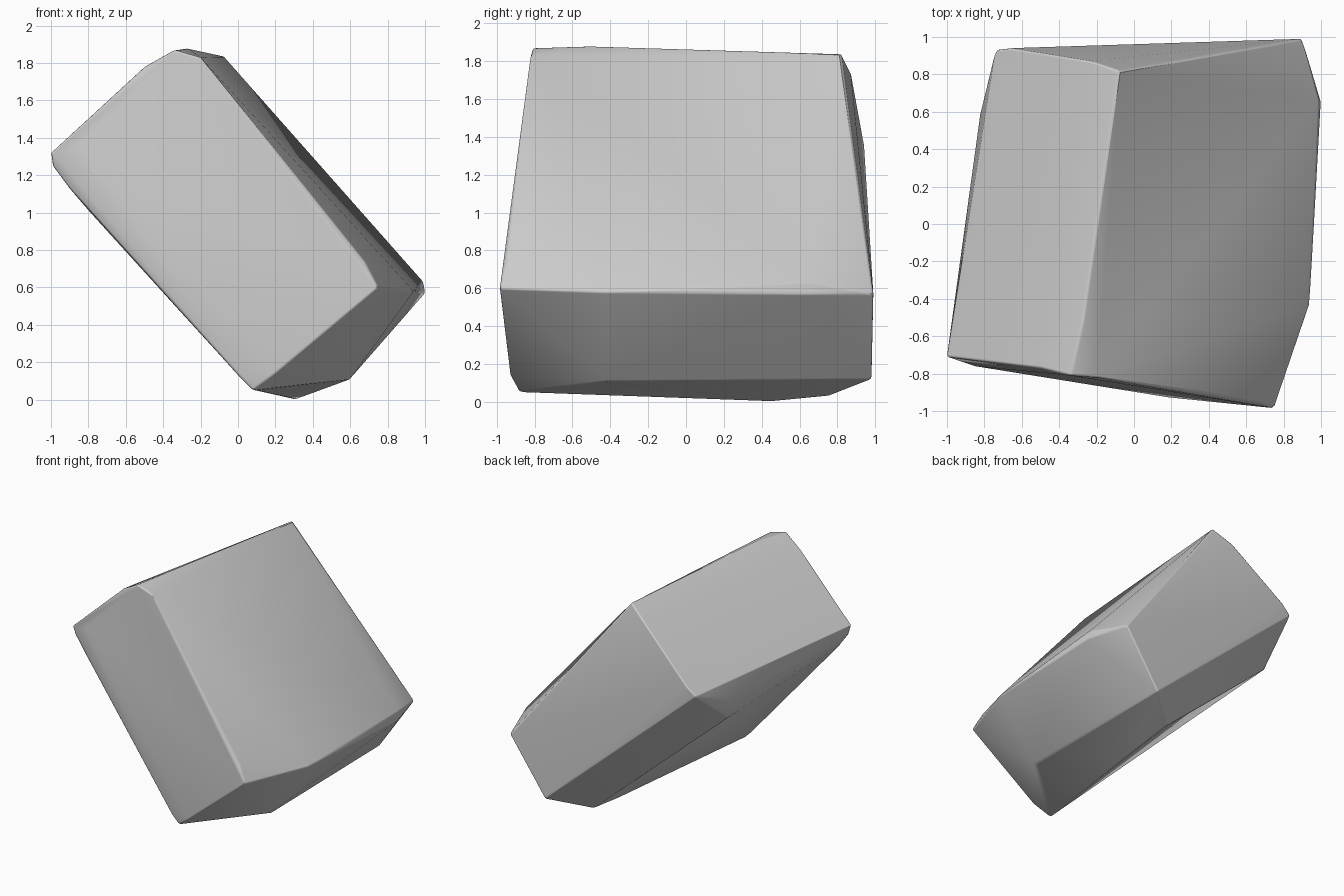
import bpy, bmesh, math

if "Cube" in bpy.data.objects:
    bpy.data.objects.remove(bpy.data.objects["Cube"])

# Corners of the chipped, tilted block, grouped by region
left_end = [(-1, -.71, 1.32), (-.99, -.69, 1.25), (-.9, -.7, 1.13), (-.85, -.76, 1.36),
            (-.79, .57, 1.0), (-.82, .6, 1.15), (-.74, .93, 1.29), (-.66, .94, 1.36)]
top_ridge = [(-.5, -.77, 1.78), (-.34, -.81, 1.87), (-.2, -.82, 1.83), (-.27, -.5, 1.88),
             (-.23, .87, 1.74), (-.08, .82, 1.84)]
right_end = [(.68, -.95, .74), (.75, -.985, .6), (.94, -.43, .58), (1, .65, .57),
             (.99, .66, .63), (.9, .99, .57)]
bottom = [(.2, -.93, .14), (.08, -.88, .05), (.02, -.88, .11), (.6, -.43, .11),
          (.59, .98, .12), (.31, .75, .03), (.3, .45, .0)]

# Wrap the corners in a convex skin and merge nearly flat facets
bm = bmesh.new()
for p in left_end + top_ridge + right_end + bottom:
    bm.verts.new(p)
hull = bmesh.ops.convex_hull(bm, input=bm.verts[:])
loose = [v for v in bm.verts if not v.link_faces]
bmesh.ops.delete(bm, geom=loose, context='VERTS')
bmesh.ops.dissolve_limit(bm, angle_limit=math.radians(3), verts=bm.verts[:], edges=bm.edges[:])
bmesh.ops.recalc_face_normals(bm, faces=bm.faces[:])

mesh = bpy.data.meshes.new("stone_block")
bm.to_mesh(mesh)
bm.free()
block = bpy.data.objects.new("stone_block", mesh)
bpy.context.collection.objects.link(block)

# Slightly worn edges
bpy.context.view_layer.objects.active = block
block.select_set(True)
bpy.ops.object.shade_smooth_by_angle(angle=math.radians(40))
bevel = block.modifiers.new("worn_edges", 'BEVEL')
bevel.width = 0.012
bevel.segments = 2
bevel.limit_method = 'ANGLE'
bevel.angle_limit = math.radians(25)
bevel.harden_normals = True
